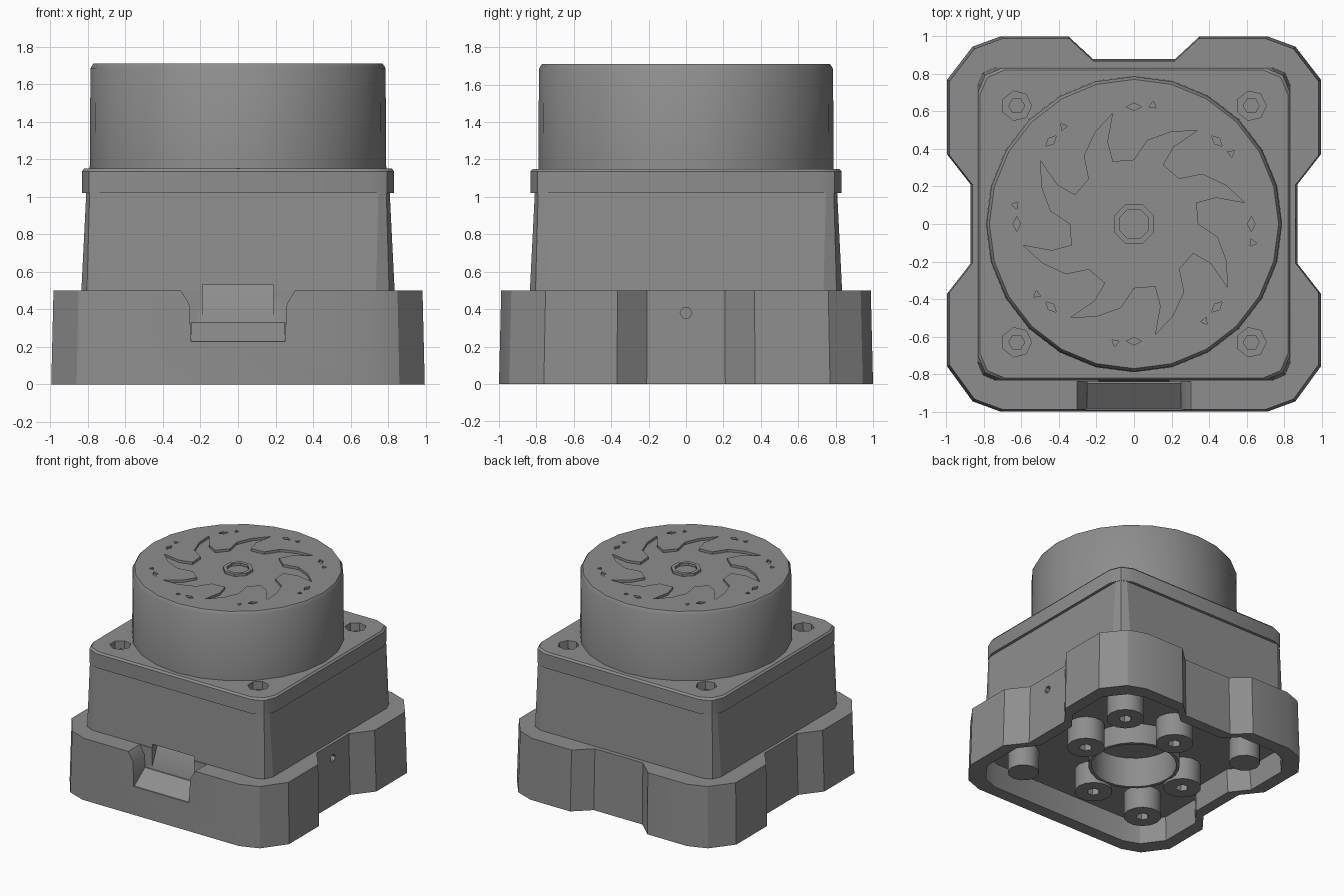
import bpy
import bmesh
from math import sin, cos, pi, radians

if "Cube" in bpy.data.objects:
    bpy.data.objects.remove(bpy.data.objects["Cube"])

grey = bpy.data.materials.new("mid_grey")
grey.use_nodes = True
GREY = (0.27, 0.27, 0.27, 1)
grey.diffuse_color = GREY
grey.node_tree.nodes["Principled BSDF"].inputs["Base Color"].default_value = GREY


def loft(name, rings):
    """Closed solid through rings of matching 3D points."""
    bm = bmesh.new()
    loops = [[bm.verts.new(p) for p in ring] for ring in rings]
    n = len(loops[0])
    for a, b in zip(loops, loops[1:]):
        for i in range(n):
            j = (i + 1) % n
            bm.faces.new((a[i], a[j], b[j], b[i]))
    bm.faces.new(loops[0][::-1])
    bm.faces.new(loops[-1])
    bmesh.ops.recalc_face_normals(bm, faces=bm.faces)
    mesh = bpy.data.meshes.new(name)
    bm.to_mesh(mesh)
    bm.free()
    mesh.materials.append(grey)
    ob = bpy.data.objects.new(name, mesh)
    bpy.context.collection.objects.link(ob)
    return ob


def flat(points, z, s=1.0):
    return [(x * s, y * s, z) for x, y in points]


def circle(r, n, cx=0, cy=0, turn=0):
    return [(cx + r * cos(turn + 2 * pi * i / n), cy + r * sin(turn + 2 * pi * i / n)) for i in range(n)]


def post(name, r, n, cx, cy, z0, z1, turn=0):
    ring = circle(r, n, cx, cy, turn)
    return loft(name, [flat(ring, z0), flat(ring, z1)])


def prism_x(name, half, profile):
    return loft(name, [[(x, y, z) for y, z in profile] for x in (-half, half)])


def rounded_square(h, c):
    quarter = [(h, h - c), (h - 0.3 * c, h - 0.3 * c), (h - c, h)]
    out = []
    for k in range(4):
        for x, y in quarter:
            for _ in range(k):
                x, y = -y, x
            out.append((x, y))
    return out


def cut(target, cutter):
    mod = target.modifiers.new("cut", "BOOLEAN")
    mod.operation = "DIFFERENCE"
    mod.solver = "EXACT"
    mod.object = cutter
    bpy.context.view_layer.update()
    done = target.evaluated_get(bpy.context.evaluated_depsgraph_get())
    mesh = bpy.data.meshes.new_from_object(done)
    target.modifiers.clear()
    target.data = mesh
    bpy.data.objects.remove(cutter)


def smooth(ob, angle=35):
    bpy.ops.object.select_all(action="DESELECT")
    ob.select_set(True)
    bpy.context.view_layer.objects.active = ob
    bpy.ops.object.shade_smooth_by_angle(angle=radians(angle))


# Hollow base skirt with notches on three sides
right_half = [(0.71, -1), (0.86, -0.945), (0.995, -0.76), (0.995, -0.37), (0.87, -0.21),
              (0.87, 0.21), (0.995, 0.37), (0.995, 0.77), (0.86, 0.945), (0.71, 1),
              (0.35, 1), (0.22, 0.88)]
outline = right_half + [(-x, y) for x, y in reversed(right_half)]
base = loft("base_skirt", [flat(outline, 0), flat(outline, 0.5, 0.988)])
cut(base, loft("cavity", [flat(outline, -0.1, 0.9), flat(outline, 0.2, 0.885)]))
cut(base, post("bore", 0.325, 24, 0, 0, -0.1, 0.28))

# Connector opening in the front wall
opening = [(0.25, 0.23), (0.26, 0.43), (0.31, 0.51), (0.31, 0.6)]
opening += [(-x, z) for x, z in reversed(opening)]
cut(base, loft("opening", [[(x, y, z) for x, z in opening] for y in (-1.1, -0.84)]))
# Small pocket in the right wall
cut(base, loft("pocket", [[(x, y, z + 0.38) for y, z in circle(0.032, 6)] for x in (0.8, 1.0)]))

# Tapered housing
housing = loft("housing", [flat(rounded_square(0.835, 0.1), 0.49),
                           flat(rounded_square(0.808, 0.06), 1.03)])

# Slanted socket behind the opening, with a sloping ledge below it
for part in (base, housing):
    cut(part, prism_x("socket", 0.19, [(-0.95, 0.33), (-0.85, 0.33), (-0.76, 0.53), (-0.95, 0.53)]))
smooth(base, 30)
prism_x("connector_ledge", 0.25, [(-0.985, 0.23), (-0.85, 0.33), (-0.83, 0.33), (-0.83, 0.23)])

# Lid
lid = loft("lid", [flat(rounded_square(0.832, 0.13), 1.02),
                   flat(rounded_square(0.832, 0.13), 1.135),
                   flat(rounded_square(0.82, 0.13), 1.15)])

# Screw holes with sunk screws at the lid corners
for sx in (-1, 1):
    for sy in (-1, 1):
        cut(lid, post("screw_hole", 0.08, 7, 0.625 * sx, 0.63 * sy, 1.07, 1.3))
        post("lid_screw", 0.045, 6, 0.625 * sx, 0.63 * sy, 1.05, 1.1)
smooth(lid)

# Round drum
rim = circle(0.79, 24)
drum = loft("drum", [flat(rim, 1.14), flat(rim, 1.685, 0.995), flat(rim, 1.71, 0.975)])

# Swirling eight-armed recess in the drum top
arm = [(101, 0.6), (108, 0.46), (109, 0.35), (90, 0.34), (81, 0.45), (68, 0.53)]
star = [(r * cos(radians(a - 45 * k)), r * sin(radians(a - 45 * k))) for k in range(8) for a, r in arm]
cut(drum, loft("swirl", [flat(star, 1.69), flat(star, 1.8)]))

# Ring of small diamond and triangle recesses
for k in range(8):
    a = k * pi / 4
    diamond = [(0.625 * cos(a) + u * cos(a) - v * sin(a), 0.625 * sin(a) + u * sin(a) + v * cos(a))
               for u, v in ((0.02, 0), (0, 0.04), (-0.02, 0), (0, -0.04))]
    cut(drum, loft("mark", [flat(diamond, 1.695), flat(diamond, 1.8)]))
    b = a - radians(9)
    cut(drum, post("dot", 0.022, 3, 0.64 * cos(b), 0.64 * sin(b), 1.695, 1.8, b))
smooth(drum)

# Centre hub
hub = post("hub", 0.115, 8, 0, 0, 1.68, 1.71, pi / 8)
cut(hub, post("hub_bore", 0.085, 8, 0, 0, 1.69, 1.8, pi / 8))

# Underside: bearing ring, screw bosses and corner pegs
ring = post("bearing_ring", 0.35, 24, 0, 0, 0.03, 0.21)
cut(ring, post("ring_bore", 0.325, 24, 0, 0, -0.1, 0.3))
smooth(ring)
for x, y in [(0.48, 0), (-0.48, 0), (0, 0.48), (0, -0.48), (0.53, 0.53), (-0.53, -0.53)]:
    boss = post("screw_boss", 0.145, 14, x, y, 0.01, 0.21)
    cut(boss, post("boss_hole", 0.05, 6, x, y, -0.1, 0.12))
    smooth(boss)
for s in (-1, 1):
    smooth(post("corner_peg", 0.12, 12, 0.6 * s, -0.6 * s, 0.01, 0.21))
